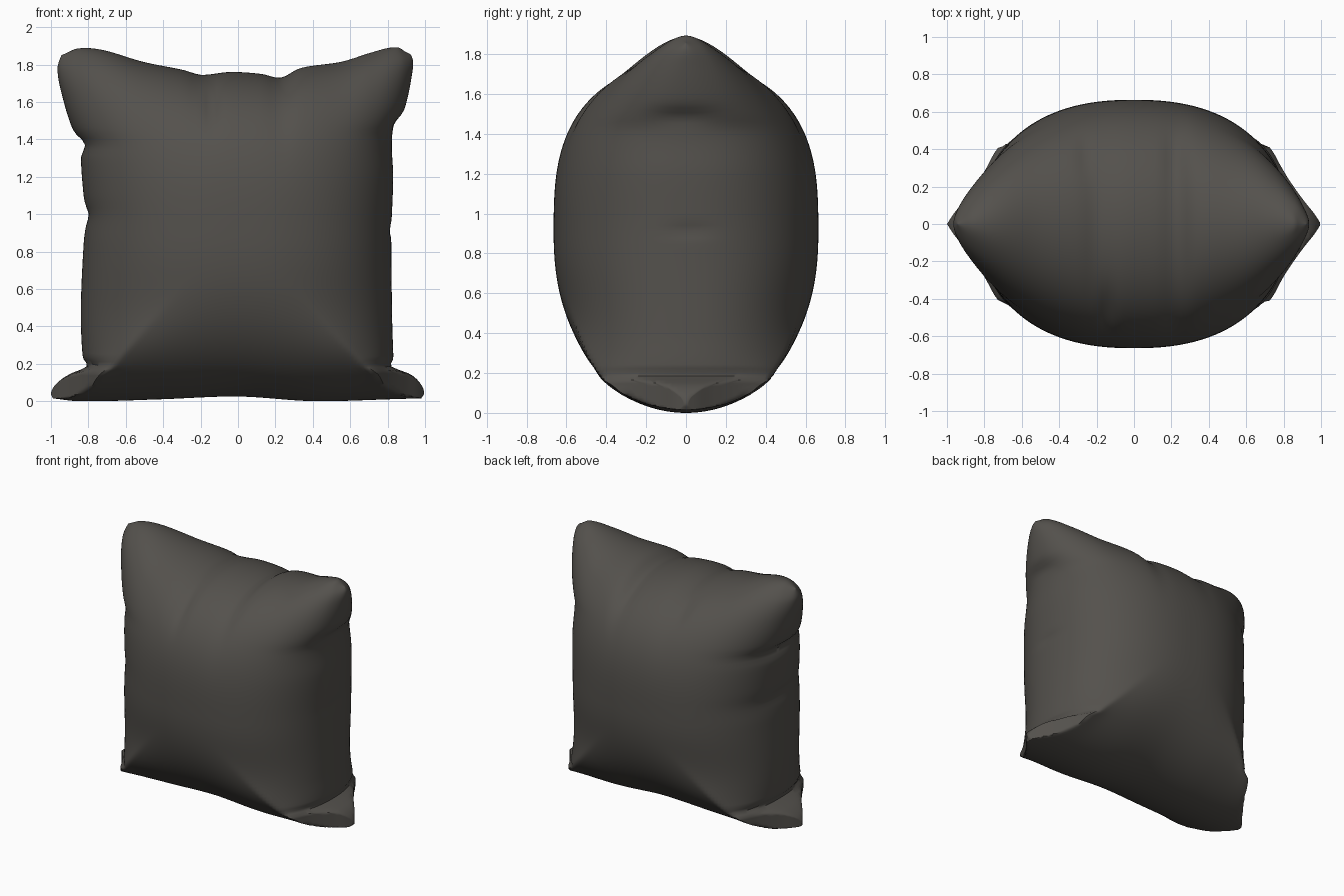
import bpy, math

if "Cube" in bpy.data.objects:
    bpy.data.objects.remove(bpy.data.objects["Cube"])

N = 90  # grid resolution per side


def curve(pts, t):
    """Smooth (Hermite) interpolation through (t, value) points."""
    if t <= pts[0][0]:
        return pts[0][1]
    if t >= pts[-1][0]:
        return pts[-1][1]

    def slope(i):
        a, b = pts[max(i - 1, 0)], pts[min(i + 1, len(pts) - 1)]
        return (b[1] - a[1]) / (b[0] - a[0])
    for i in range(len(pts) - 1):
        (t0, p0), (t1, p1) = pts[i], pts[i + 1]
        if t <= t1:
            h = t1 - t0
            s = (t - t0) / h
            return ((2*s**3 - 3*s**2 + 1) * p0 + (s**3 - 2*s**2 + s) * h * slope(i)
                    + (3*s**2 - 2*s**3) * p1 + (s**3 - s**2) * h * slope(i + 1))


# Seam outline: half widths by height, top and bottom heights by u
RIGHT = [(0.02, 0.98), (0.05, 0.995), (0.1, 0.975), (0.15, 0.92), (0.19, 0.82), (0.23, 0.83),
         (0.4, 0.825), (0.9, 0.82), (1.2, 0.83), (1.42, 0.825), (1.5, 0.865), (1.6, 0.90),
         (1.75, 0.93), (1.83, 0.935), (1.88, 0.91)]
LEFT = [(0.02, 0.99), (0.05, 1.0), (0.1, 0.97), (0.15, 0.90), (0.19, 0.81), (0.24, 0.83),
        (0.5, 0.84), (0.85, 0.825), (1.0, 0.81), (1.1, 0.825), (1.3, 0.84), (1.38, 0.835),
        (1.45, 0.88), (1.6, 0.93), (1.78, 0.965), (1.88, 0.935)]
TOP = [(-1, 1.855), (-0.94, 1.89), (-0.83, 1.885), (-0.6, 1.82), (-0.35, 1.775), (-0.24, 1.75),
       (-0.05, 1.765), (0.15, 1.755), (0.28, 1.735), (0.4, 1.785), (0.65, 1.82),
       (0.82, 1.87), (0.95, 1.897), (1, 1.86)]
BOTTOM = [(-1, 0.02), (-0.9, 0.005), (-0.5, 0.015), (0, 0.03), (0.5, 0.005), (1, 0.02)]
# Greatest depth of the flattened bottom ears, by half width
EAR = [(0.5, 0.66), (0.65, 0.49), (0.74, 0.39), (0.8, 0.28), (0.9, 0.135), (0.96, 0.06), (1.0, 0.0)]

# Creases: face (-1 front, 1 back), centre x, centre z, radius x, radius z, depth
CREASES = [(-1, -0.14, 1.60, 0.035, 0.12, 0.03), (1, -0.26, 1.66, 0.04, 0.08, 0.02),
           (1, 0.21, 1.66, 0.04, 0.08, 0.02)]
# Side tucks: side, centre y, z, radius y, radius z, depth
TUCKS = [(1, -0.02, 1.49, 0.2, 0.04, 0.025), (1, 0.02, 0.92, 0.12, 0.03, 0.012),
         (-1, 0.05, 1.38, 0.2, 0.04, 0.02), (-1, 0.0, 1.0, 0.2, 0.04, 0.012)]


def bump(a, b):
    return math.exp(-a * a - b * b)


def point(u, v, face):
    # Top dips fade away below the seam
    zb, zt, t = curve(BOTTOM, u), curve(TOP, u), (v + 1) / 2
    z = zb + (1.80 - zb) * t + (zt - 1.80) * t ** 4
    edge = curve(RIGHT if u > 0 else LEFT, z)
    x = u * (0.82 + (edge - 0.82) * abs(u) ** 3)
    # Puffed thickness, with boxy folded corners at the bottom
    a = max(0, 1 - abs(u) ** 2.35) ** 0.45
    b = math.sqrt(max(0, 1 - abs(v) ** (2.9 if v > 0 else 2.3)))
    w = min(1, max(0, (-v - 0.2) / 0.6))
    w = w * w * (3 - 2 * w)
    y = 0.664 * ((1 - w) * a * b + w * min(a, b))
    if a * b > 0:
        y += 0.02 * w * bump((abs(u) - 0.88) / 0.1, (v + 0.84) / 0.1)
        y += w * (min(y, curve(EAR, abs(x))) - y)
    for f, cx, cz, rx, rz, d in CREASES:
        if f == face:
            y -= min(y, d * bump((x - cx) / rx, (z - cz) / rz))
    for s, cy, cz, ry, rz, d in TUCKS:
        if s * u > 0:
            x -= s * d * abs(u) ** 8 * bump((face * y - cy) / ry, (z - cz) / rz)
    return (x, face * y, z)


# Pillow: two puffed panels sharing one seam
verts, faces, index = [], [], {}


def vid(i, j, face):
    return index[(i, j, 0 if i in (0, N) or j in (0, N) else face)]


for face in (-1, 1):
    for j in range(N + 1):
        for i in range(N + 1):
            key = (i, j, 0 if i in (0, N) or j in (0, N) else face)
            if key not in index:
                u = -1 if i == 0 else 1 if i == N else math.sin(math.pi / 2 * (2 * i / N - 1))
                v = -1 if j == 0 else 1 if j == N else math.sin(math.pi / 2 * (2 * j / N - 1))
                index[key] = len(verts)
                verts.append(point(u, v, face))

for face in (-1, 1):
    for j in range(N):
        for i in range(N):
            q = [vid(i, j, face), vid(i + 1, j, face), vid(i + 1, j + 1, face), vid(i, j + 1, face)]
            faces.append(q if face < 0 else q[::-1])

mesh = bpy.data.meshes.new("pillow")
mesh.from_pydata(verts, [], faces)
mesh.validate()
low = min(v.co.z for v in mesh.vertices)
for v in mesh.vertices:
    v.co.z -= low
pillow = bpy.data.objects.new("pillow", mesh)
bpy.context.collection.objects.link(pillow)

# Dark warm grey cloth
cloth = bpy.data.materials.new("dark grey cloth")
cloth.diffuse_color = (0.088, 0.082, 0.073, 1)
cloth.use_nodes = True
cloth.node_tree.nodes["Principled BSDF"].inputs["Base Color"].default_value = cloth.diffuse_color
mesh.materials.append(cloth)

bpy.context.view_layer.objects.active = pillow
pillow.select_set(True)
bpy.ops.object.shade_smooth_by_angle(angle=math.radians(50))
